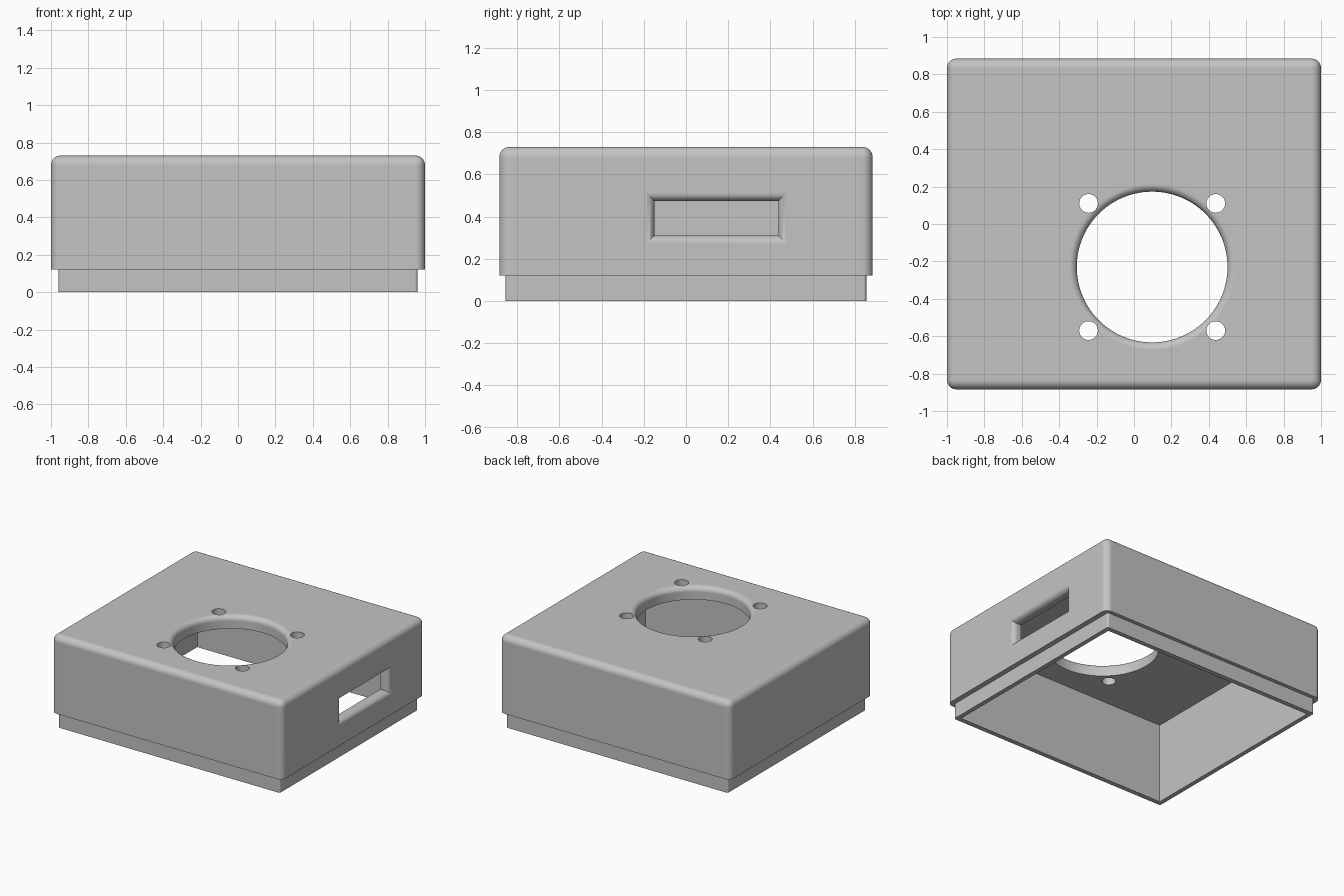
import bpy, bmesh, math
from mathutils import Matrix

cube = bpy.data.objects.get("Cube")
if cube:
    bpy.data.objects.remove(cube, do_unlink=True)

WALL_X, WALL_Y = 0.925, 0.817      # inner cavity half sizes
TOP, CEILING = 0.73, 0.63
FILLET = 0.04
HOLE = (0.097, -0.23)

grey = bpy.data.materials.new("light grey")
grey.use_nodes = True
colour = (0.55, 0.55, 0.55, 1)
grey.diffuse_color = colour
grey.node_tree.nodes["Principled BSDF"].inputs["Base Color"].default_value = colour


def finish(name, bm):
    bmesh.ops.recalc_face_normals(bm, faces=bm.faces)
    mesh = bpy.data.meshes.new(name)
    bm.to_mesh(mesh)
    bm.free()
    mesh.materials.append(grey)
    ob = bpy.data.objects.new(name, mesh)
    bpy.context.collection.objects.link(ob)
    return ob


def box(name, hx, hy, z0, z1, radius=0, round_top=False):
    """Block with rounded upright edges and, if wanted, a rounded top."""
    bm = bmesh.new()
    bmesh.ops.create_cube(bm, size=1)
    for v in bm.verts:
        v.co = (v.co.x * 2 * hx, v.co.y * 2 * hy, z1 if v.co.z > 0 else z0)
    if radius:
        def chosen(e):
            a, b = (v.co.z for v in e.verts)
            return abs(a - b) > 0.01 or (round_top and min(a, b) > z1 - 0.01)
        bmesh.ops.bevel(bm, geom=[e for e in bm.edges if chosen(e)], offset=radius,
                        segments=8, profile=0.5, affect='EDGES', clamp_overlap=True)
    return finish(name, bm)


def loft(name, rings):
    """Closed solid through rings with equal point counts."""
    bm = bmesh.new()
    loops = [[bm.verts.new(p) for p in ring] for ring in rings]
    n = len(loops[0])
    for a, b in zip(loops, loops[1:]):
        for i in range(n):
            j = (i + 1) % n
            bm.faces.new((a[i], a[j], b[j], b[i]))
    bm.faces.new(loops[0])
    bm.faces.new(loops[-1])
    return finish(name, bm)


def flare(start, surface, steps=8):
    """Depth and outward growth of an opening that rounds over at the surface."""
    pairs = [(start, 0)]
    for i in range(steps + 1):
        a = math.pi / 2 * i / steps
        pairs.append((surface - FILLET * (1 - math.sin(a)), FILLET * (1 - math.cos(a))))
    return pairs + [(surface + 0.1, FILLET)]


def circle(r, z, n=96):
    return [(HOLE[0] + r * math.cos(math.tau * i / n),
             HOLE[1] + r * math.sin(math.tau * i / n), z) for i in range(n)]


def slot_ring(x, g):
    y0, y1, z0, z1 = -0.15 - g, 0.437 + g, 0.31 - g, 0.473 + g
    return [(x, y0, z0), (x, y1, z0), (x, y1, z1), (x, y0, z1)]


def combine(target, tool, operation):
    mod = target.modifiers.new(operation.lower(), 'BOOLEAN')
    mod.operation, mod.solver, mod.object = operation, 'EXACT', tool
    bpy.context.view_layer.objects.active = target
    bpy.ops.object.modifier_apply(modifier=mod.name)
    bpy.data.objects.remove(tool, do_unlink=True)


# Outer cover and the stepped lip below it
cover = box("enclosure_cover", 1.0, 0.884, 0.12, TOP, 0.05, True)
combine(cover, box("lower_lip", 0.96, 0.854, 0, 0.3, 0.015), 'UNION')

# Open cavity underneath
combine(cover, box("cavity_cutter", WALL_X, WALL_Y, -0.1, CEILING), 'DIFFERENCE')

# Large round opening and side slot, both with rounded-over outer rims
combine(cover, loft("round_cutter", [circle(0.403 + g, z) for z, g in flare(0.5, TOP)]), 'DIFFERENCE')
combine(cover, loft("slot_cutter", [slot_ring(x, g) for x, g in flare(0.8, 1.0)]), 'DIFFERENCE')

# Four screw holes around the opening
for sx in (-1, 1):
    for sy in (-1, 1):
        bm = bmesh.new()
        bmesh.ops.create_cone(
            bm, cap_ends=True, segments=40, radius1=0.05, radius2=0.05, depth=0.4,
            matrix=Matrix.Translation((HOLE[0] + sx * 0.34, HOLE[1] + sy * 0.34, 0.68)))
        combine(cover, finish("screw_hole_cutter", bm), 'DIFFERENCE')

# Smooth rounded edges, crisp corners elsewhere
bpy.ops.object.select_all(action='DESELECT')
cover.select_set(True)
bpy.context.view_layer.objects.active = cover
bpy.ops.object.shade_smooth_by_angle(angle=math.radians(30))
weighted = cover.modifiers.new("even_shading", 'WEIGHTED_NORMAL')
weighted.keep_sharp = True
